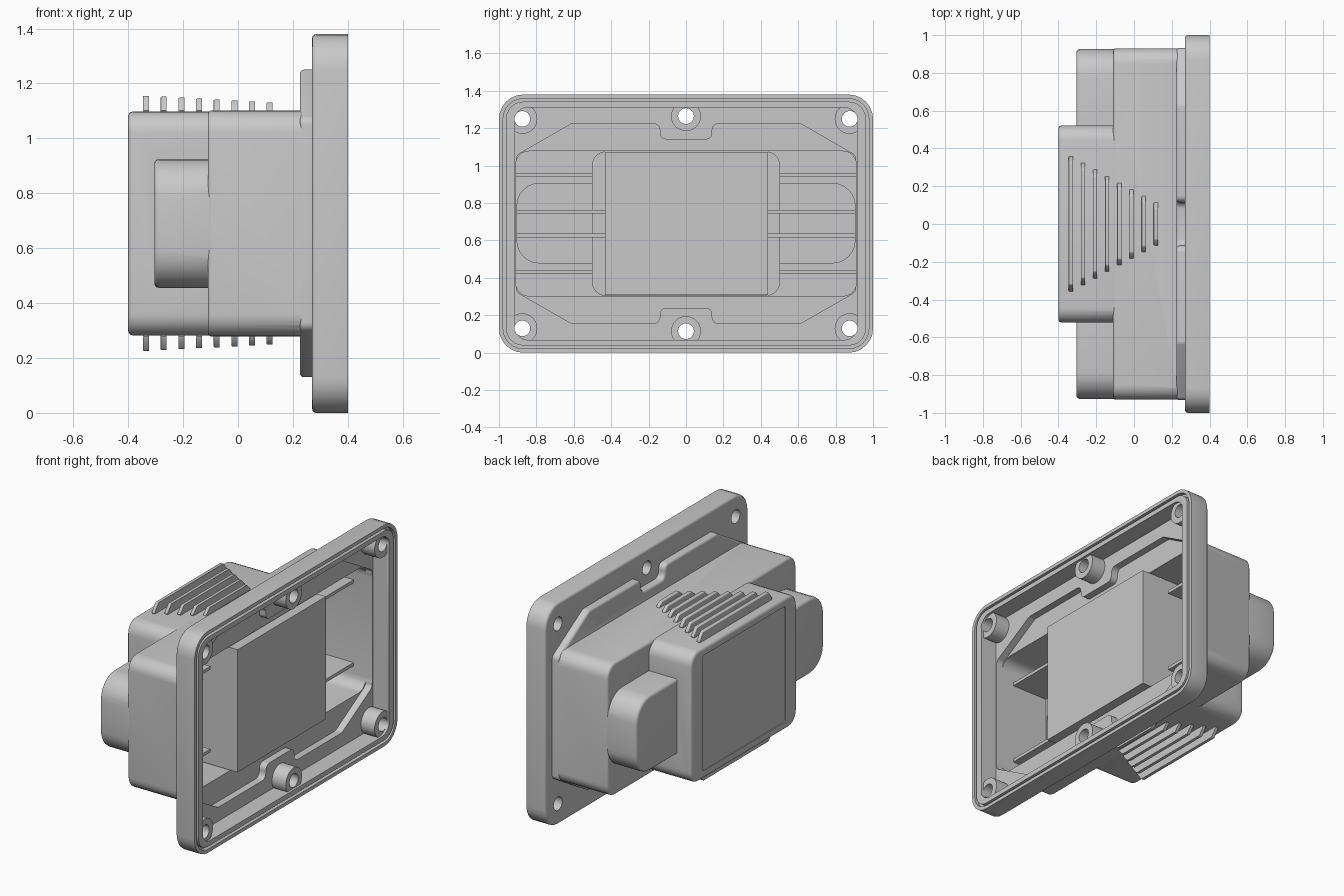
import bpy, bmesh
from math import sin, cos, tan, pi
from mathutils import Vector

if "Cube" in bpy.data.objects:
    bpy.data.objects.remove(bpy.data.objects["Cube"])

grey = bpy.data.materials.new("moulded grey")
grey.use_nodes = True
grey.diffuse_color = (0.58, 0.58, 0.58, 1)
grey.node_tree.nodes["Principled BSDF"].inputs["Base Color"].default_value = grey.diffuse_color

MID = 0.69  # height of the horizontal symmetry plane


def fillet(points, radius, steps=6):
    """Round every corner of a (y, z) polygon with an arc."""
    out = []
    n = len(points)
    for i in range(n):
        p = Vector(points[i])
        a, b = Vector(points[i - 1]) - p, Vector(points[(i + 1) % n]) - p
        half = a.angle(b) / 2
        reach = min(radius / tan(half), a.length * 0.45, b.length * 0.45)
        r = reach * tan(half)
        a.normalize()
        b.normalize()
        centre = p + (a + b).normalized() * (r / sin(half))
        start = (p + a * reach - centre).normalized()
        end = (p + b * reach - centre).normalized()
        for k in range(steps + 1):
            t = k / steps
            sweep = pi - 2 * half
            out.append(centre + (start * sin((1 - t) * sweep) + end * sin(t * sweep)) * (r / sin(sweep)))
    return out


def rect(y0, y1, z0, z1):
    return [(y0, z0), (y1, z0), (y1, z1), (y0, z1)]


def prism(name, outline, x0, x1, bevel=0.0):
    """Extrude a (y, z) outline along x, rounding the rim at x0."""
    bm = bmesh.new()
    back = [bm.verts.new((x0, p[0], p[1])) for p in outline]
    front = [bm.verts.new((x1, p[0], p[1])) for p in outline]
    cap = bm.faces.new(back)
    bm.faces.new(front)
    n = len(outline)
    for i in range(n):
        j = (i + 1) % n
        bm.faces.new((back[i], back[j], front[j], front[i]))
    bmesh.ops.recalc_face_normals(bm, faces=bm.faces[:])
    if bevel:
        bmesh.ops.bevel(bm, geom=list(cap.edges), offset=bevel, segments=3,
                        profile=0.5, affect='EDGES', clamp_overlap=False)
    mesh = bpy.data.meshes.new(name)
    bm.to_mesh(mesh)
    bm.free()
    mesh.materials.append(grey)
    obj = bpy.data.objects.new(name, mesh)
    bpy.context.collection.objects.link(obj)
    return obj


def disc(y, z, r, n=32):
    return [(y + r * cos(2 * pi * k / n), z + r * sin(2 * pi * k / n)) for k in range(n)]


def combine(target, tool, operation):
    """Apply a boolean and delete the tool."""
    mod = target.modifiers.new("bool", 'BOOLEAN')
    mod.object, mod.operation, mod.solver = tool, operation, 'EXACT'
    bpy.ops.object.select_all(action='DESELECT')
    bpy.context.view_layer.objects.active = target
    target.select_set(True)
    bpy.ops.object.modifier_apply(modifier=mod.name)
    bpy.data.objects.remove(tool)


def smooth(obj):
    bpy.ops.object.select_all(action='DESELECT')
    bpy.context.view_layer.objects.active = obj
    obj.select_set(True)
    bpy.ops.object.shade_smooth_by_angle(angle=0.6)


def step_outline(side, shoulder, inner, top, notch, notch_z):
    """Octagon with a screw notch at the middle of its top and bottom."""
    right = [(side, shoulder), (inner, top), (notch, top), (notch, notch_z)]
    upper = right + [(-y, z) for y, z in reversed(right)]
    return fillet(upper + [(y, 2 * MID - z) for y, z in reversed(upper)], 0.035)


def inset_rim(d):
    return fillet(rect(-1 + d, 1 - d, d, 2 * MID - d), 0.13 - d)


# Outer form: flange, stepped collar, main body, rear box and side bulges
housing = prism("housing", inset_rim(0), 0.27, 0.4, 0.015)
outer_parts = [
    prism("collar", step_outline(0.932, 1.07, 0.63, 1.25, 0.115, 1.165), 0.225, 0.3, 0.015),
    prism("body", fillet(rect(-0.93, 0.93, 0.278, 1.102), 0.08), -0.11, 0.3, 0.015),
    prism("rear_box", fillet(rect(-0.522, 0.522, 0.282, 1.098), 0.08), -0.4, 0.2, 0.018),
    prism("bulge", fillet(rect(-0.926, 0.926, 0.455, 0.925), 0.14), -0.305, 0.15, 0.018),
]
for part in outer_parts:
    combine(housing, part, 'UNION')

# Hollow interior, following each outer volume
cavities = [
    prism("flange_cavity", fillet(rect(-0.915, 0.915, 0.068, 1.312), 0.07), 0.29, 0.5),
    prism("collar_cavity", step_outline(0.907, 1.055, 0.61, 1.225, 0.14, 1.14), 0.245, 0.52),
    prism("body_cavity", fillet(rect(-0.91, 0.91, 0.303, 1.077), 0.07), -0.09, 0.54),
    prism("rear_cavity", fillet(rect(-0.5, 0.5, 0.307, 1.073), 0.07), -0.38, 0.56),
    prism("bulge_cavity", fillet(rect(-0.904, 0.904, 0.48, 0.905), 0.12), -0.285, 0.58),
    prism("label_recess", fillet(rect(-0.41, 0.41, 0.33, 1.05), 0.02), -0.45, -0.394),
]
for cavity in cavities:
    combine(housing, cavity, 'DIFFERENCE')

# Screw bosses, then the holes through them
screws = [(y, MID + s * (0.56 if y else 0.575)) for y in (-0.875, 0, 0.875) for s in (-1, 1)]
for y, z in screws:
    combine(housing, prism("boss", disc(y, z, 0.08), 0.28, 0.385), 'UNION')
for y, z in screws:
    combine(housing, prism("hole", disc(y, z, 0.042), 0.1, 0.6), 'DIFFERENCE')

# Seal groove around the rim
groove = prism("groove", inset_rim(0.022), 0.375, 0.5)
combine(groove, prism("groove_core", inset_rim(0.038), 0.3, 0.6), 'DIFFERENCE')
combine(housing, groove, 'DIFFERENCE')
smooth(housing)

# Cooling fins above and below, shrinking towards the flange
for i in range(8):
    x = -0.335 + 0.0643 * i
    reach = 0.37 - 0.034 * i
    top = 1.155 - 0.0035 * i
    for label, s in (("top", 1), ("bottom", -1)):
        shape = [(-reach, 1.09), (reach, 1.09), (reach - 0.05, top), (0.05 - reach, top)]
        shape = [(y, MID + s * (z - MID)) for y, z in shape]
        smooth(prism(f"{label}_fin_{i + 1}", fillet(shape, 0.012, 3), x - 0.011, x + 0.011, 0.004))

# Inner block
prism("inner_block", rect(-0.432, 0.438, 0.308, 1.072), -0.385, 0.3)

# Inner ribs on both sides
for label, s in (("left", 1), ("right", -1)):
    for k in (-1, 1):
        level = "upper" if k > 0 else "lower"
        z = MID + k * 0.258
        prism(f"{label}_{level}_wide_rib", rect(s * 0.5, s * 0.918, z - 0.01, z + 0.01), -0.1, 0.16)
        z = MID + k * 0.063
        prism(f"{label}_{level}_deep_rib", rect(s * 0.43, s * 0.912, z - 0.01, z + 0.01), -0.295, -0.1)
